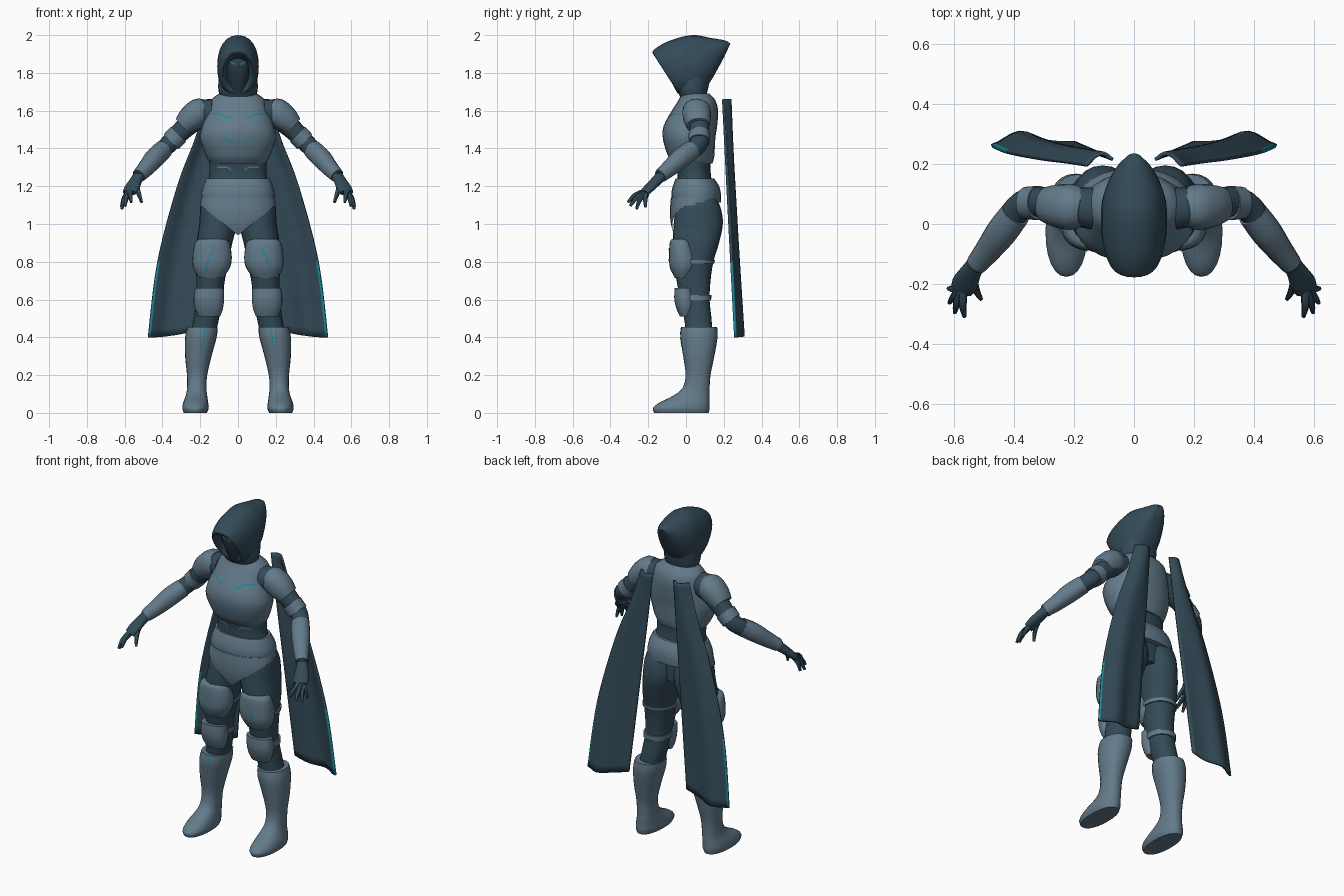
import bpy, bmesh, math
from mathutils import Vector
from mathutils.bvhtree import BVHTree

if "Cube" in bpy.data.objects:
    bpy.data.objects.remove(bpy.data.objects["Cube"])


def material(name, color):
    m = bpy.data.materials.new(name)
    m.use_nodes = True
    m.diffuse_color = (*color, 1)
    m.node_tree.nodes["Principled BSDF"].inputs["Base Color"].default_value = (*color, 1)
    return m


CLOTH = material("dark_blue_cloth", (.034, .07, .098))
MASK = material("mask_blue", (.025, .047, .066))
ARMOR = material("steel_blue_armor", (.125, .195, .255))
GLOW = material("teal_trim", (.01, .25, .33))
parts = []


def finish(name, bm, mats, mirror=False):
    bmesh.ops.recalc_face_normals(bm, faces=bm.faces)
    mesh = bpy.data.meshes.new(name)
    bm.to_mesh(mesh)
    ob = bpy.data.objects.new(name, mesh)
    bpy.context.collection.objects.link(ob)
    for m in mats:
        mesh.materials.append(m)
    if mirror:
        ob.modifiers.new("Mirror", 'MIRROR').use_mirror_merge = False
    parts.append(ob)
    tree = BVHTree.FromBMesh(bm)
    bm.free()
    return tree


def spline(rows, n=4):
    """Smooth interpolation through rows of numbers."""
    out = []
    for i in range(len(rows) - 1):
        a, b, c, d = rows[max(i - 1, 0)], rows[i], rows[i + 1], rows[min(i + 2, len(rows) - 1)]
        for k in range(n):
            t = k / n
            out.append([q + t / 2 * (r - p + t * (2 * p - 5 * q + 4 * r - s + t * (3 * (q - r) + s - p)))
                        for p, q, r, s in zip(a, b, c, d)])
    return out + [list(rows[-1])]


def loft(name, rings, mat, mirror=False, cuts=(), seg=24):
    """Skin of rounded rings, each given as centre, side vector, up vector."""
    def bulge(v):
        return math.copysign(abs(v) ** .9, v)
    bm = bmesh.new()
    loops = []
    for c, u, v in rings:
        angles = [math.tau * k / seg for k in range(seg)]
        loops.append([bm.verts.new(c + u * bulge(math.cos(a)) + v * bulge(math.sin(a))) for a in angles])
    for a, b in zip(loops, loops[1:]):
        for k in range(seg):
            j = (k + 1) % seg
            bm.faces.new((a[k], a[j], b[j], b[k]))
    bm.faces.new(loops[0])
    bm.faces.new(loops[-1])
    for co, no in cuts:
        bmesh.ops.bisect_plane(bm, geom=bm.verts[:] + bm.edges[:] + bm.faces[:],
                               plane_co=co, plane_no=no, clear_inner=True)
    return finish(name, bm, [mat], mirror)


def stack(name, rows, mat, mirror=False, cuts=()):
    """Level rings: height, x range, y range."""
    rings = [(Vector(((a + b) / 2, (c + d) / 2, z)), Vector(((b - a) / 2, 0, 0)), Vector((0, (d - c) / 2, 0)))
             for z, a, b, c, d in spline(rows)]
    return loft(name, rings, mat, mirror, cuts)


def body(name, rows, mat, cuts=()):
    """Centred level rings: height, half width, y range."""
    return stack(name, [(z, -w, w, c, d) for z, w, c, d in rows], mat, False, cuts)


def limb(name, rows, mat, seg=16):
    """Mirrored tube along a path: x, y, z, width radius, height radius."""
    pts = spline(rows)
    rings = []
    for i, p in enumerate(pts):
        d = Vector(pts[min(i + 1, len(pts) - 1)][:3]) - Vector(pts[max(i - 1, 0)][:3])
        u = d.cross(Vector((0, 0, 1))).normalized()
        v = u.cross(d).normalized()
        rings.append((Vector(p[:3]), u * p[3], v * p[4]))
    return loft(name, rings, mat, True, (), seg)


def stroke(name, pts, tree, mat=GLOW, width=.007):
    """Thin mirrored line laid on the front of a surface, from x, z points."""
    bm = bmesh.new()
    fine = spline(pts, 5)
    last = None
    for i, (x, z) in enumerate(fine):
        a, b = fine[max(i - 1, 0)], fine[min(i + 1, len(fine) - 1)]
        n = Vector((a[1] - b[1], 0, b[0] - a[0])).normalized() * width / 2
        pair = []
        for p in (Vector((x, -1, z)) + n, Vector((x, -1, z)) - n):
            hit = tree.ray_cast(p, Vector((0, 1, 0)))[0]
            if hit:
                pair.append(bm.verts.new(hit - Vector((0, .003, 0))))
        if len(pair) == 2:
            if last:
                bm.faces.new((last[0], last[1], pair[1], pair[0]))
            last = pair
    finish(name, bm, [mat], True)


# Torso
waist = body("torso", [(1.0, .1, -.03, .15), (1.15, .165, -.05, .15), (1.28, .15, -.045, .13),
                       (1.42, .165, -.07, .14), (1.55, .185, -.05, .15), (1.63, .165, -.02, .14),
                       (1.69, .09, -.02, .11)], CLOTH)
chest = body("chest_plate", [(1.32, .145, -.065, .14), (1.36, .17, -.095, .15), (1.45, .2, -.122, .155),
                             (1.52, .19, -.118, .165), (1.6, .163, -.075, .17), (1.655, .145, -.04, .155),
                             (1.69, .1, -.025, .125)], ARMOR)
body("belt", [(1.115, .195, -.075, .185), (1.16, .195, -.078, .185), (1.2, .185, -.07, .175),
              (1.24, .168, -.055, .15)], ARMOR)
body("front_hip_guard", [(.93, .11, -.06, .1), (1.0, .17, -.08, .12), (1.07, .2, -.085, .15),
                         (1.14, .195, -.08, .18)], ARMOR,
     [((0, 0, .94), (-.8, 0, 1)), ((0, 0, .94), (.8, 0, 1)), ((0, .05, 0), (0, -1, 0))])
stroke("chest_upper_trim", [(.03, 1.575), (.06, 1.56), (.09, 1.58), (.15, 1.585)], chest)
stroke("chest_lower_trim", [(.02, 1.435), (.045, 1.435), (.075, 1.46)], chest)
stroke("waist_trim", [(.035, 1.285), (.06, 1.3), (.11, 1.3)], waist, ARMOR)

# Head and hood
face = body("face_mask", [(1.69, .045, -.045, .06), (1.78, .06, -.088, .06), (1.86, .07, -.105, .06),
                          (1.92, .045, -.06, .05)], MASK)
stroke("eyes", [(.012, 1.845), (.025, 1.85), (.042, 1.86)], face)
body("cowl_collar", [(1.66, .09, -.02, .1), (1.69, .1, -.04, .11), (1.73, .105, -.05, .12),
                     (1.8, .1, -.03, .13)], CLOTH)
hood_rows = [(-.02, 1.86, .02, 1.74, .05), (-.13, 1.885, -.04, 1.72, .065), (-.178, 1.912, -.04, 1.69, .085),
             (-.1, 1.965, -.01, 1.675, .105), (.03, 2, .03, 1.67, .11), (.13, 1.985, .06, 1.69, .102),
             (.205, 1.972, .12, 1.74, .07), (.235, 1.955, .2, 1.88, .025)]
loft("hood", [(Vector((0, (a + c) / 2, (b + d) / 2)), Vector((w, 0, 0)), Vector((0, (a - c) / 2, (b - d) / 2)))
              for a, b, c, d, w in spline(hood_rows)], CLOTH)

# Arms and hands
limb("arms", [(.13, .05, 1.59, .07, .07), (.2, .06, 1.58, .065, .07), (.28, .07, 1.51, .053, .055),
              (.37, .065, 1.42, .047, .047), (.44, -.025, 1.35, .045, .045), (.53, -.14, 1.25, .03, .03)], CLOTH)
limb("shoulder_pads", [(.165, .05, 1.615, .055, .05), (.2, .055, 1.597, .075, .072), (.25, .06, 1.558, .073, .07),
                       (.29, .065, 1.52, .06, .055)], ARMOR)
limb("elbow_bands", [(.315, .07, 1.475, .057, .057), (.355, .07, 1.435, .055, .055)], ARMOR)
limb("forearm_guards", [(.395, .035, 1.395, .05, .05), (.44, -.025, 1.35, .052, .052),
                        (.485, -.085, 1.297, .044, .044), (.525, -.135, 1.255, .036, .036)], ARMOR)
limb("palms", [(.515, -.12, 1.265, .03, .03), (.54, -.155, 1.23, .034, .026), (.562, -.195, 1.19, .043, .022),
               (.575, -.22, 1.165, .038, .018)], CLOTH)
knuckle = Vector((.57, -.205, 1.18))
tips = {"little_fingers": (.618, -.215, 1.09), "ring_fingers": (.615, -.262, 1.08),
        "middle_fingers": (.597, -.295, 1.095), "index_fingers": (.565, -.308, 1.115),
        "thumbs": (.51, -.25, 1.115)}
for name, tip in tips.items():
    end = Vector(tip)
    base = Vector((.54, -.17, 1.21)) if name == "thumbs" else knuckle.lerp(end, .1)
    mid = base.lerp(end, .55) + Vector((.004, -.004, .01))
    limb(name, [(*base, .016, .016), (*mid, .013, .013), (*end, .007, .007)], CLOTH, 8)

# Legs, pads and boots
stack("legs", [(1.14, .01, .185, -.04, .16), (1.08, .004, .2, -.055, .185), (1.0, .005, .205, -.065, .195),
               (.9, .03, .22, -.07, .175), (.8, .05, .225, -.065, .145), (.7, .07, .22, -.05, .13),
               (.6, .083, .222, -.03, .125), (.5, .1, .235, -.01, .135), (.42, .12, .25, 0, .14)], CLOTH, True)
thigh = stack("thigh_pads", [(.92, .065, .205, -.075, .03), (.9, .045, .228, -.086, .04), (.83, .033, .24, -.09, .06),
                             (.77, .042, .238, -.085, .06), (.715, .08, .21, -.06, .03)], ARMOR, True)
shin = stack("knee_pads", [(.66, .075, .228, -.06, .04), (.6, .074, .235, -.062, .05), (.55, .08, .228, -.05, .045),
                           (.51, .095, .21, -.032, .03)], ARMOR, True)
stack("thigh_straps", [(.79, .045, .232, -.07, .15), (.81, .043, .232, -.07, .153)], ARMOR, True)
stack("knee_straps", [(.595, .078, .23, -.04, .133), (.625, .076, .228, -.04, .135)], ARMOR, True)
boot = stack("boots", [(.455, .108, .268, -.025, .165), (.4, .113, .28, -.03, .167), (.3, .14, .28, -.015, .15),
                       (.2, .163, .27, -.002, .13), (.13, .167, .27, -.02, .125), (.09, .163, .277, -.07, .125),
                       (.055, .158, .29, -.14, .125), (.025, .155, .295, -.175, .125),
                       (0, .165, .287, -.168, .12)], ARMOR, True)
stroke("thigh_trim", [(.17, .75), (.155, .81), (.125, .87)], thigh)
stroke("boot_trim", [(.19, .34), (.18, .4), (.175, .45)], boot)

# Two hanging cape panels with a teal outer hem
edges = spline([(1.66, .07, .16), (1.45, .09, .225), (1.2, .115, .32), (.8, .155, .425), (.4, .195, .475)], 6)
top_fold, low_fold = (.215, .235, .225, .195), (.27, .275, .305, .26)
bm = bmesh.new()
grid = []
for z, inner, outer in edges:
    t = (1.66 - z) / 1.26
    fold = spline([(a + (b - a) * t,) for a, b in zip(top_fold, low_fold)])
    cols = [k / 12 for k in range(13)]
    cols.insert(12, .965)
    fold.insert(12, [(fold[11][0] + fold[12][0]) / 2])
    grid.append([bm.verts.new((inner + (outer - inner) * s, y[0], z + .045 * t * (1 - s) ** 2))
                 for s, y in zip(cols, fold)])
for a, b in zip(grid, grid[1:]):
    for k in range(len(a) - 1):
        f = bm.faces.new((a[k], a[k + 1], b[k + 1], b[k]))
        if k == len(a) - 2 and f.calc_center_median().z < .8:
            f.material_index = 1
finish("cape_panels", bm, [CLOTH, GLOW], True)
solid = parts[-1].modifiers.new("Thickness", 'SOLIDIFY')
solid.thickness = .012
solid.offset = 0

# Soft shading with crisp rims
bpy.ops.object.select_all(action='DESELECT')
for ob in parts:
    ob.select_set(True)
bpy.context.view_layer.objects.active = parts[0]
bpy.ops.object.shade_smooth_by_angle(angle=math.radians(45))
